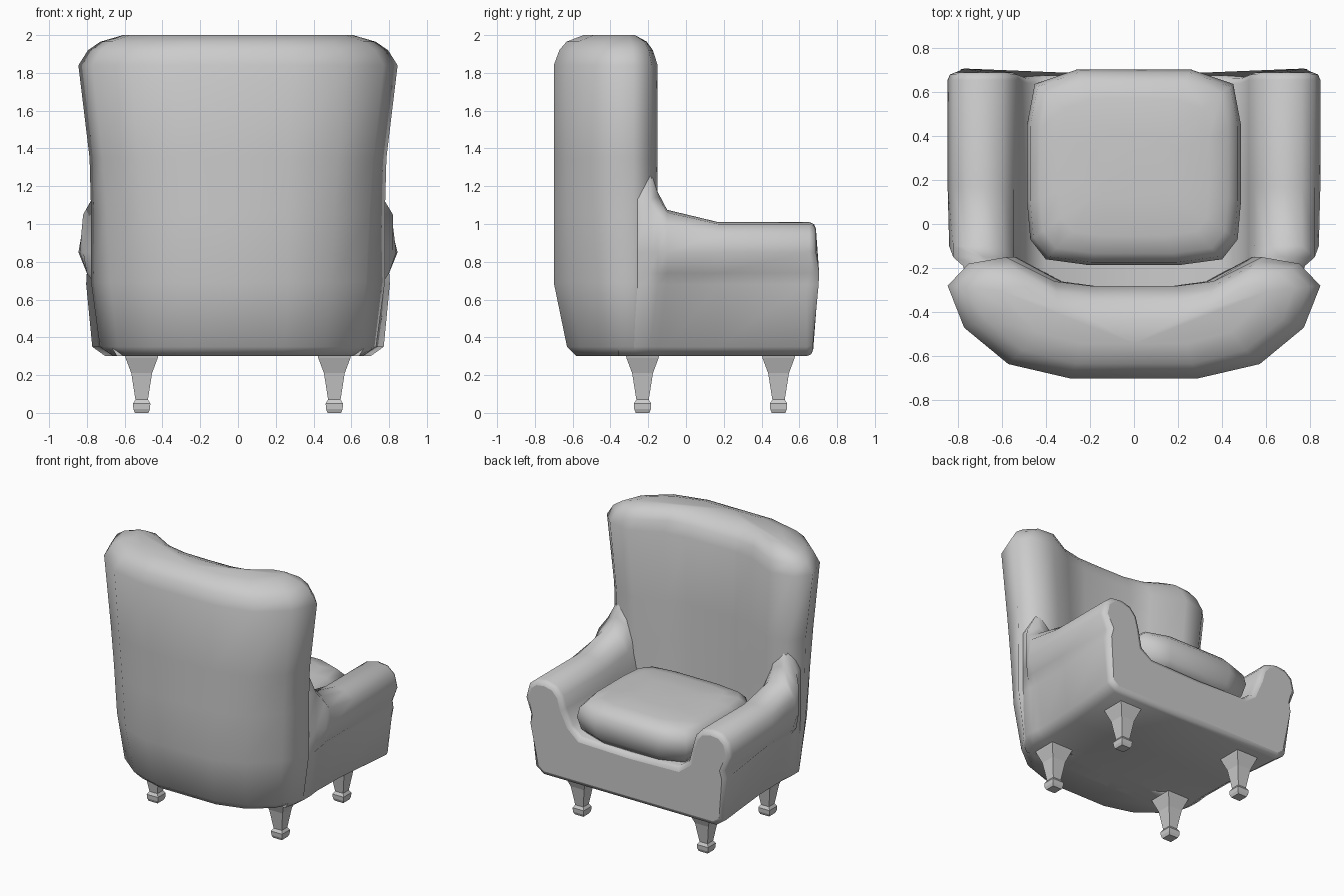
import bpy, bmesh, math

if "Cube" in bpy.data.objects:
    bpy.data.objects.remove(bpy.data.objects["Cube"])


def mirror(half):
    """Closed outline from a half outline that starts and ends on x = 0."""
    return half + [(-a, b) for a, b in reversed(half[1:-1])]


def loft(name, rings, smooth=50, bevel_last=0.0):
    """Skin a stack of equal-length rings and cap both ends."""
    bm = bmesh.new()
    vs = [[bm.verts.new(p) for p in r] for r in rings]
    n = len(vs[0])
    for a, b in zip(vs, vs[1:]):
        for i in range(n):
            j = (i + 1) % n
            bm.faces.new((a[i], a[j], b[j], b[i]))
    bm.faces.new(vs[0])
    last = bm.faces.new(vs[-1])
    bmesh.ops.recalc_face_normals(bm, faces=bm.faces)
    if bevel_last:
        bmesh.ops.bevel(bm, geom=list(last.edges), offset=bevel_last,
                        segments=2, profile=0.5, affect='EDGES')
    me = bpy.data.meshes.new(name)
    bm.to_mesh(me)
    bm.free()
    ob = bpy.data.objects.new(name, me)
    bpy.context.collection.objects.link(ob)
    if smooth:
        bpy.ops.object.select_all(action='DESELECT')
        ob.select_set(True)
        bpy.context.view_layer.objects.active = ob
        bpy.ops.object.shade_smooth_by_angle(angle=math.radians(smooth))
        for p in me.polygons:  # keep a bevelled end cap flat
            if bevel_last and len(p.vertices) > 8:
                p.use_smooth = False
    return ob


# Base with rolled arms: one xz profile swept along y, rising into the back.
# The side panel (below the roll) tapers in towards the front.
profile = mirror([(0, .30), (.64, .30), (.71, .35), (.74, .68), (.80, .74),
                  (.845, .85), (.82, .95), (.76, 1.0), (.68, 1.01), (.60, .99),
                  (.545, .93), (.52, .84), (.48, .72), (.40, .66), (0, .65)])


def body_ring(y, xmax, top, panel):
    ring = []
    for x, z in profile:
        lim = .70 if top > 1.1 and z > .96 else xmax
        if z < .70 and abs(x) > .6:
            x += math.copysign(panel, x)
        x = max(-lim, min(lim, x))
        yy = y - .015 if y > .6 and z < .73 else y
        if z > .85:
            z = .85 + (z - .85) * (top - .85) / .16
        ring.append((x, yy, z))
    return ring


loft("base_and_arms", [body_ring(*s) for s in (
    (-.36, .67, 1.15, 0), (-.27, .755, 1.30, .02), (-.19, .775, 1.29, .02),
    (-.15, .82, 1.17, .015), (-.10, .838, 1.075, .01), (.17, .85, 1.01, -.015),
    (.688, .85, 1.01, -.065))], bevel_last=.035, smooth=60)

# Curved wing back: crescent outline lofted upward, shrinking to its spine on top
outline = [(0, -.70), (.29, -.70), (.57, -.635), (.77, -.47), (.845, -.28),
           (.75, -.18), (.58, -.15), (.36, -.26), (.20, -.28), (0, -.28)]
spine = [(0, -.49), (.25, -.49), (.45, -.44), (.57, -.36), (.60, -.31),
         (.57, -.30), (.52, -.33), (.38, -.42), (.22, -.48), (0, -.49)]


def back_ring(z, sx, y_back, t, pull=0):
    """pull rounds off the rear corners of the lower levels."""
    half = []
    for i, ((x, y), (u, v)) in enumerate(zip(outline, spine)):
        if y < -.28:
            y = -.28 + (y + .28) * (y_back + .28) / -.42
        if i in (2, 3):
            x, y = x - pull, y + pull / 2
        half.append(((x + (u - x) * t) * sx, y + (v - y) * t))
    return [(x, y, z) for x, y in mirror(half)]


loft("backrest", [back_ring(*s) for s in (
    (.30, .77, -.58, 0, .02), (.35, .865, -.63, 0, .035),
    (.69, .92, -.70, 0, .035), (1.05, .92, -.70, 0, .015),
    (1.35, .93, -.70, 0), (1.84, 1, -.70, 0),
    (1.92, .98, -.70, .14), (1.965, .95, -.70, .32), (2.0, .92, -.70, .75))],
    smooth=85)

# Seat cushion
pad = mirror([(0, .70), (.26, .70), (.45, .635), (.485, .45), (.485, .10),
              (.47, -.07), (.40, -.16), (.20, -.187), (0, -.187)])
loft("seat_cushion", [[(x * s, .26 + (y - .26) * s, z) for x, y in pad]
     for z, s in ((.65, .85), (.70, .95), (.79, 1), (.86, .97), (.905, .88),
                  (.925, .7), (.935, .35))], smooth=60)

# Square tapered legs with small feet
leg = [(.31, .09), (.29, .085), (.21, .055), (.07, .033), (.05, .046),
       (.02, .044), (0, .036)]
for side, x in (("left", -.51), ("right", .51)):
    for end, y in (("back", -.23), ("front", .49)):
        loft(f"{end}_{side}_leg", [[(x + a * h, y + b * h, z) for a, b in
             ((-1, -1), (1, -1), (1, 1), (-1, 1))] for z, h in leg], smooth=0)
